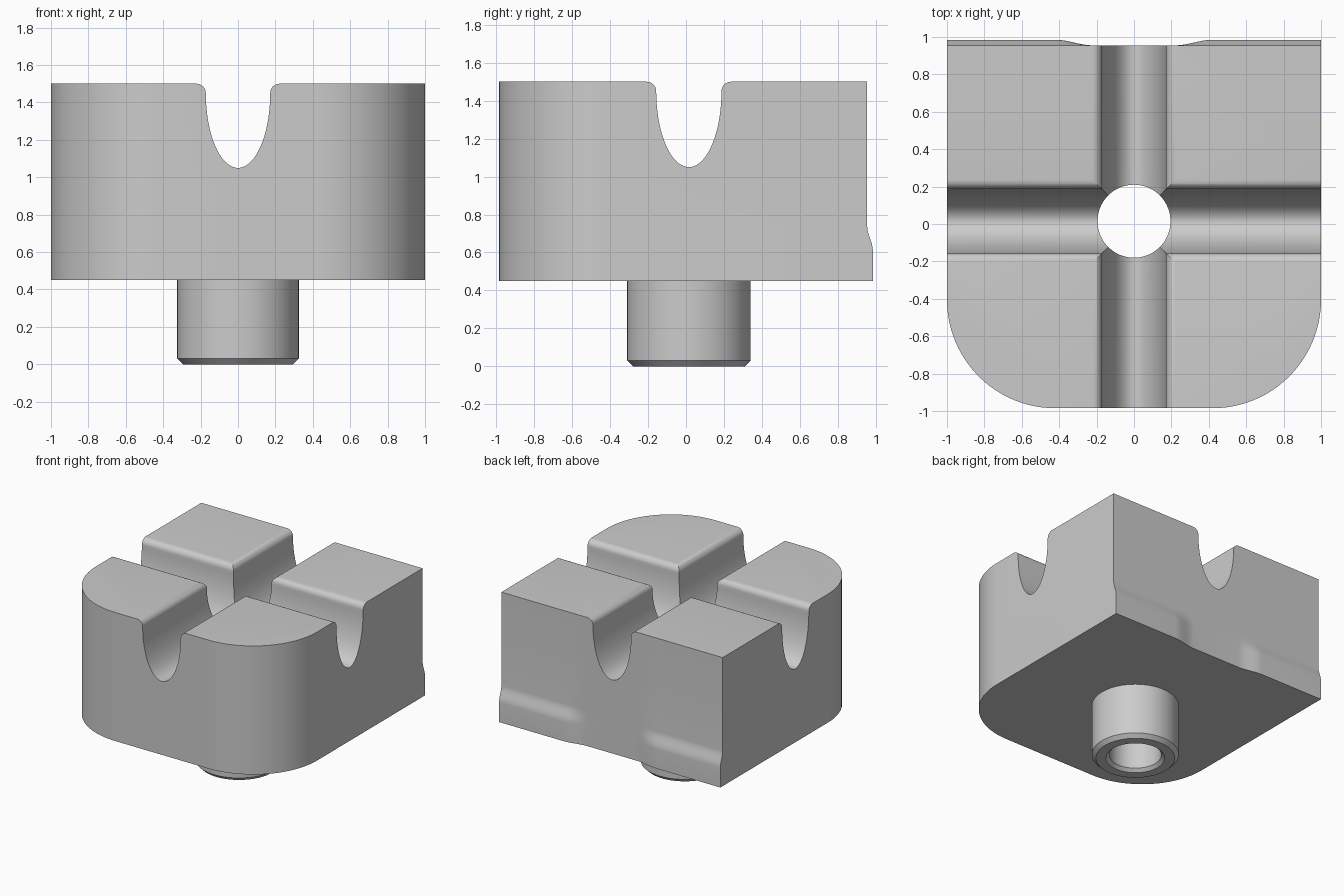
import bpy, bmesh, math

cube = bpy.data.objects.get("Cube")
if cube:
    bpy.data.objects.remove(cube, do_unlink=True)

grey = bpy.data.materials.new("plain grey")
grey.use_nodes = True
COLOUR = (0.6, 0.6, 0.6, 1)
grey.diffuse_color = COLOUR
grey.node_tree.nodes["Principled BSDF"].inputs["Base Color"].default_value = COLOUR

CY = 0.015                       # y of the bore and the cross groove
BASE, TOP = 0.45, 1.5
FRONT, BACK, LIP = -0.985, 0.955, 0.03
CORNER = 0.58


def smoothstep(a, b, t):
    t = min(1, max(0, (t - a) / (b - a)))
    return t * t * (3 - 2 * t)


def loft(name, rings, caps=True, closed=False):
    """Skin a list of equal closed rings of points."""
    bm = bmesh.new()
    rows = [[bm.verts.new(p) for p in ring] for ring in rings]
    n = len(rows[0])
    for a, b in zip(rows, rows[1:]):
        for i in range(n):
            j = (i + 1) % n
            bm.faces.new((a[i], a[j], b[j], b[i]))
    if caps:
        bm.faces.new(rows[0][::-1])
        bm.faces.new(rows[-1])
    bmesh.ops.recalc_face_normals(bm, faces=bm.faces)
    mesh = bpy.data.meshes.new(name)
    bm.to_mesh(mesh)
    bm.free()
    mesh.materials.append(grey)
    obj = bpy.data.objects.new(name, mesh)
    bpy.context.collection.objects.link(obj)
    return obj


def circle(r, z, n=96):
    return [(r * math.cos(2 * math.pi * i / n),
             CY + r * math.sin(2 * math.pi * i / n), z) for i in range(n)]


def activate(obj):
    bpy.ops.object.select_all(action='DESELECT')
    obj.select_set(True)
    bpy.context.view_layer.objects.active = obj


def finish(obj):
    activate(obj)
    bpy.ops.object.shade_smooth_by_angle(angle=math.radians(30))


def cut(obj, cutter):
    cutter.hide_render = True
    mod = obj.modifiers.new("cut", 'BOOLEAN')
    mod.operation = 'DIFFERENCE'
    mod.solver = 'EXACT'
    mod.object = cutter
    activate(obj)
    bpy.ops.object.modifier_apply(modifier=mod.name)
    bpy.data.objects.remove(cutter, do_unlink=True)


def body_ring(z):
    """Outline with round front corners and a raised lip low on the back."""
    pts = []
    for side, start in ((-1, math.pi), (1, 1.5 * math.pi)):
        for i in range(25):
            a = start + i * math.pi / 48
            pts.append((side * (1 - CORNER) + CORNER * math.cos(a),
                        FRONT + CORNER + CORNER * math.sin(a), z))
    low = 1 - smoothstep(0.61, 0.74, z)
    xs = [1] + [0.42 - 0.02 * i for i in range(11)]
    for x in xs + [-x for x in reversed(xs)]:
        pts.append((x, BACK + LIP * low * smoothstep(0.22, 0.42, abs(x)), z))
    return pts


# Block body
levels = [BASE] + [0.61 + 0.13 * i / 8 for i in range(9)] + [TOP]
body = loft("block_body", [body_ring(z) for z in levels])

# Groove section: deep half ellipse flaring into rounded top edges
half = [(0.172 * math.sin(math.pi * i / 48), 1.45 - 0.4 * math.cos(math.pi * i / 48))
        for i in range(25)]
half += [(0.222 - 0.05 * math.cos(math.pi * i / 16), 1.45 + 0.05 * math.sin(math.pi * i / 16))
         for i in range(1, 9)]
half.append((0.222, 1.7))
section = [(-u, z) for u, z in reversed(half[1:])] + half

cut(body, loft("long_groove_cutter", [[(u, y, z) for u, z in section] for y in (-1.3, 1.3)]))
cut(body, loft("cross_groove_cutter", [[(x, CY + u, z) for u, z in section] for x in (-1.3, 1.3)]))
cut(body, loft("bore_cutter", [circle(0.195, 0.2), circle(0.195, 1.8)]))
finish(body)

# Hollow stem with chamfered rims
tube = [(0.195, BASE), (0.195, 0.025), (0.22, 0), (0.295, 0), (0.325, 0.03), (0.325, BASE)]
stem = loft("hollow_stem", [circle(r, z) for r, z in tube], caps=False)
# Outer wall must face outwards
bm = bmesh.new()
bm.from_mesh(stem.data)
outer = max(bm.faces, key=lambda f: (f.calc_center_median().x, f.calc_center_median().z))
if outer.normal.x < 0:
    bmesh.ops.reverse_faces(bm, faces=bm.faces)
bm.to_mesh(stem.data)
bm.free()
finish(stem)
